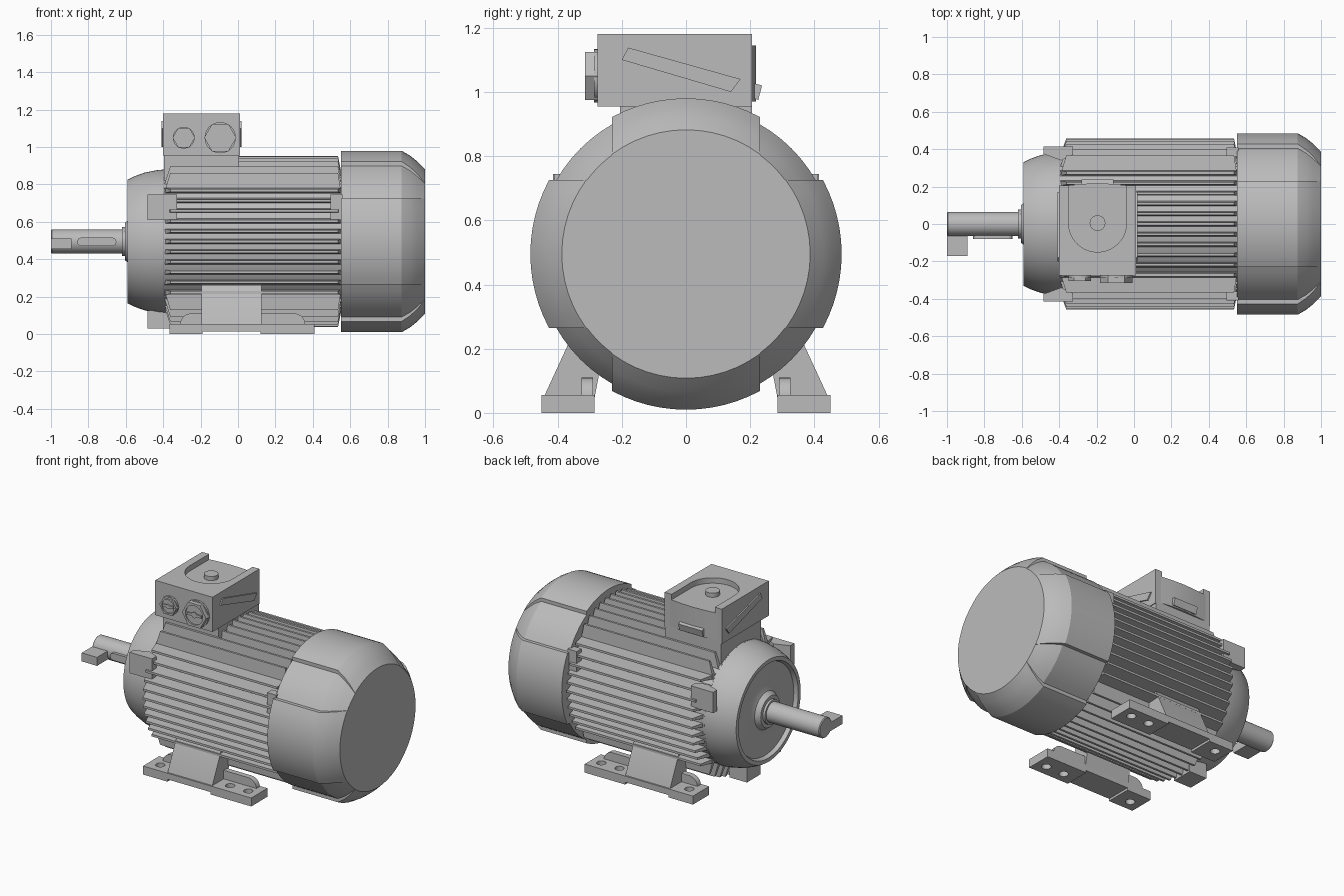
import bpy, bmesh
from math import sin, cos, asin, pi, sqrt

if "Cube" in bpy.data.objects:
    bpy.data.objects.remove(bpy.data.objects["Cube"], do_unlink=True)

grey = bpy.data.materials.new("cast_grey")
grey.use_nodes = True
COLOUR = (0.5, 0.5, 0.5, 1)
grey.diffuse_color = COLOUR
grey.node_tree.nodes["Principled BSDF"].inputs["Base Color"].default_value = COLOUR

CZ = 0.495   # height of the shaft axis
parts = []


def finish(name, bm):
    bmesh.ops.recalc_face_normals(bm, faces=bm.faces)
    mesh = bpy.data.meshes.new(name)
    bm.to_mesh(mesh)
    bm.free()
    mesh.materials.append(grey)
    ob = bpy.data.objects.new(name, mesh)
    bpy.context.scene.collection.objects.link(ob)
    parts.append(ob)
    return ob


def skin(name, rings):
    """Join rings of equal point count into a closed tube with flat ends."""
    bm = bmesh.new()
    loops = [[bm.verts.new(p) for p in ring] for ring in rings]
    n = len(loops[0])
    for a, b in zip(loops, loops[1:]):
        for i in range(n):
            j = (i + 1) % n
            bm.faces.new((a[i], a[j], b[j], b[i]))
    bm.faces.new(loops[0])
    bm.faces.new(loops[-1])
    return finish(name, bm)


def prism(name, pts, axis, a, b):
    """Extrude a 2D outline along an axis from a to b."""
    place = {"x": lambda p, t: (t, p[0], p[1]),
             "y": lambda p, t: (p[0], t, p[1]),
             "z": lambda p, t: (p[0], p[1], t)}[axis]
    return skin(name, [[place(p, t) for p in pts] for t in (a, b)])


def box(name, x, y, z):
    return prism(name, [(x[0], y[0]), (x[1], y[0]), (x[1], y[1]), (x[0], y[1])], "z", *z)


def arc(cx, cy, r, start=0, end=2 * pi, n=24, closed=True):
    steps = n if closed else n - 1
    return [(cx + r * cos(start + (end - start) * i / steps),
             cy + r * sin(start + (end - start) * i / steps)) for i in range(n)]


def lathe(name, profile, n=64):
    return skin(name, [[(x, y, z) for y, z in arc(0, CZ, r, n=n)] for x, r in profile])


def cut(target, cutter):
    mod = target.modifiers.new("cut", "BOOLEAN")
    mod.operation = "DIFFERENCE"
    mod.solver = "EXACT"
    mod.object = cutter
    bpy.context.view_layer.objects.active = target
    bpy.ops.object.modifier_apply(modifier="cut")
    parts.remove(cutter)
    bpy.data.objects.remove(cutter, do_unlink=True)


# Fan cowl: four raised panels with lower strips on the diagonals
def cowl_ring(x, high, low):
    pts = []
    edge_high, edge_low = asin(0.23 / high), asin(0.23 / low)
    for k in range(4):
        mid = k * pi / 2
        pts += arc(0, CZ, high, mid - edge_high, mid + edge_high, 13, False)
        pts += arc(0, CZ, low, mid + edge_low, mid + pi / 2 - edge_low, 7, False)
    return [(x, y, z) for y, z in pts]


skin("fan_cowl", [cowl_ring(*s) for s in (
    (0.55, 0.485, 0.465), (0.875, 0.485, 0.465), (0.92, 0.459, 0.443),
    (0.96, 0.427, 0.416), (1.0, 0.387, 0.385))])

# Stator housing and drive end bell
lathe("housing_core", [(-0.40, 0.385), (0.56, 0.385)])
lathe("end_bell", [(-0.39, 0.385), (-0.43, 0.382), (-0.50, 0.368), (-0.55, 0.35),
                   (-0.59, 0.33), (-0.59, 0.305), (-0.565, 0.295), (-0.565, 0.15),
                   (-0.575, 0.12), (-0.605, 0.10), (-0.605, 0.065)])

# Shaft, key and end block
lathe("shaft", [(-0.55, 0.078), (-0.62, 0.078), (-0.62, 0.065), (-0.995, 0.065), (-1.0, 0.06)], 32)
prism("shaft_key", arc(-0.837, 0.493, 0.023, pi / 2, 3 * pi / 2, 9, False)
      + arc(-0.673, 0.493, 0.023, -pi / 2, pi / 2, 9, False), "y", -0.08, -0.04)
box("shaft_end_block", (-1.0, -0.89), (-0.17, -0.04), (0.455, 0.51))

# Cooling fins: straight rows on all four sides, tapered to the tip and ends
bm = bmesh.new()
for side in range(4):
    c, s = round(cos(side * pi / 2)), round(sin(side * pi / 2))
    for k in range(-5, 6):
        u = k * 0.0545
        tip = sqrt(0.457 ** 2 - u * u)
        root = sqrt(0.385 ** 2 - u * u) - 0.03
        verts = []
        for x0, x1, r, half in ((-0.40, 0.555, root, 0.015), (-0.362, 0.535, tip, 0.007)):
            for x, w in ((x0, -half), (x1, -half), (x1, half), (x0, half)):
                verts.append(bm.verts.new((x, c * r - s * (u + w), CZ + s * r + c * (u + w))))
        bm.faces.new(verts[:4])
        bm.faces.new(verts[4:])
        for i in range(4):
            j = (i + 1) % 4
            bm.faces.new((verts[i], verts[j], verts[j + 4], verts[i + 4]))
finish("cooling_fins", bm)

# Clamping lugs and feet, mirrored left and right
for side, sign in (("left", 1), ("right", -1)):
    lug = [(-0.485, 0.415), (-0.325, 0.415), (-0.325, 0.37), (-0.39, 0.34), (-0.485, 0.375)]
    prism(side + "_front_lug", [(x, sign * y) for x, y in lug], "z", 0.61, 0.745)
    box(side + "_rear_lug", (0.495, 0.56), sorted((sign * 0.36, sign * 0.41)), (0.61, 0.745))

    across = sorted((sign * 0.285, sign * 0.45))
    plate = prism(side + "_foot_plate",
                  [(-0.365, 0), (-0.19, 0), (-0.19, 0.015), (0.12, 0.015), (0.12, 0),
                   (0.41, 0), (0.41, 0.055), (-0.365, 0.055)], "y", *across)
    for x in (-0.29, 0.21, 0.34):
        cut(plate, prism("hole_cutter", arc(x, sign * 0.38, 0.028), "z", -0.1, 0.2))
    bracket = [(0.29, 0.02), (0.445, 0.02), (0.44, 0.056), (0.345, 0.262), (0.25, 0.23)]
    prism(side + "_foot_bracket", [(sign * y, z) for y, z in bracket], "x", -0.195, 0.125)
    gusset = (arc(0.30, 0.05, 0.06, 0, pi / 2, 8, False)
              + arc(-0.25, 0.05, 0.06, pi / 2, pi, 8, False))
    prism(side + "_foot_gusset", gusset, "y", *sorted((sign * 0.29, sign * 0.325)))

prism("lower_lug", [(-0.07, 0.03), (0.07, 0.03), (0.07, 0.125), (-0.07, 0.125)], "x", -0.485, -0.36)

# Terminal box with a round-ended recess in the lid
box("terminal_neck", (-0.395, 0.005), (-0.205, 0.205), (0.80, 0.957))
terminal = box("terminal_box", (-0.40, 0.01), (-0.275, 0.205), (0.955, 1.18))
cut(terminal, prism("recess_cutter", arc(-0.195, 0.005, 0.155, pi, 2 * pi, 24, False)
                    + [(-0.04, 0.4), (-0.35, 0.4)], "z", 1.145, 1.3))
prism("terminal_lid_bulge", [(-0.365, 0.19), (-0.03, 0.19), (-0.03, 0.205), (-0.11, 0.214),
                             (-0.195, 0.218), (-0.28, 0.214), (-0.365, 0.205)], "z", 0.97, 1.145)
prism("terminal_lid_tab", [(0.20, 0.985), (0.225, 0.975), (0.237, 1.02), (0.20, 1.03)],
      "x", -0.28, -0.11)
prism("lid_boss", arc(-0.195, 0.005, 0.042), "z", 1.14, 1.172)
strip = [(-0.20, 1.10), (0.14, 1.0), (0.17, 1.04), (-0.18, 1.138)]
prism("left_box_strip", strip, "x", 0.005, 0.018)
prism("right_box_strip", strip, "x", -0.408, -0.395)

# Cable entry plugs: washer, hexagon, raised rim face and slot bar
for name, x, r in (("small_plug", -0.29, 0.06), ("large_plug", -0.095, 0.086)):
    prism(name + "_washer", arc(x, 1.05, r * 0.97, n=32), "y", -0.287, -0.27)
    plug = prism(name + "_hexagon", arc(x, 1.05, r, n=6), "y", -0.28 - r * 0.4, -0.27)
    front = -0.28 - r * 0.4
    cut(plug, prism("dish_cutter", arc(x, 1.05, r * 0.72, n=32), "y", front - 0.1, front + 0.008))
    box(name + "_slot_bar", (x - r * 0.6, x + r * 0.6), (front, front + 0.02), (1.042, 1.058))
    prism(name + "_centre", arc(x, 1.05, r * 0.22, n=16), "y", front, front + 0.02)

# Smooth the round parts while keeping real edges sharp
bpy.ops.object.select_all(action="DESELECT")
for ob in parts:
    ob.select_set(True)
bpy.context.view_layer.objects.active = parts[0]
bpy.ops.object.shade_smooth_by_angle(angle=pi / 7)
